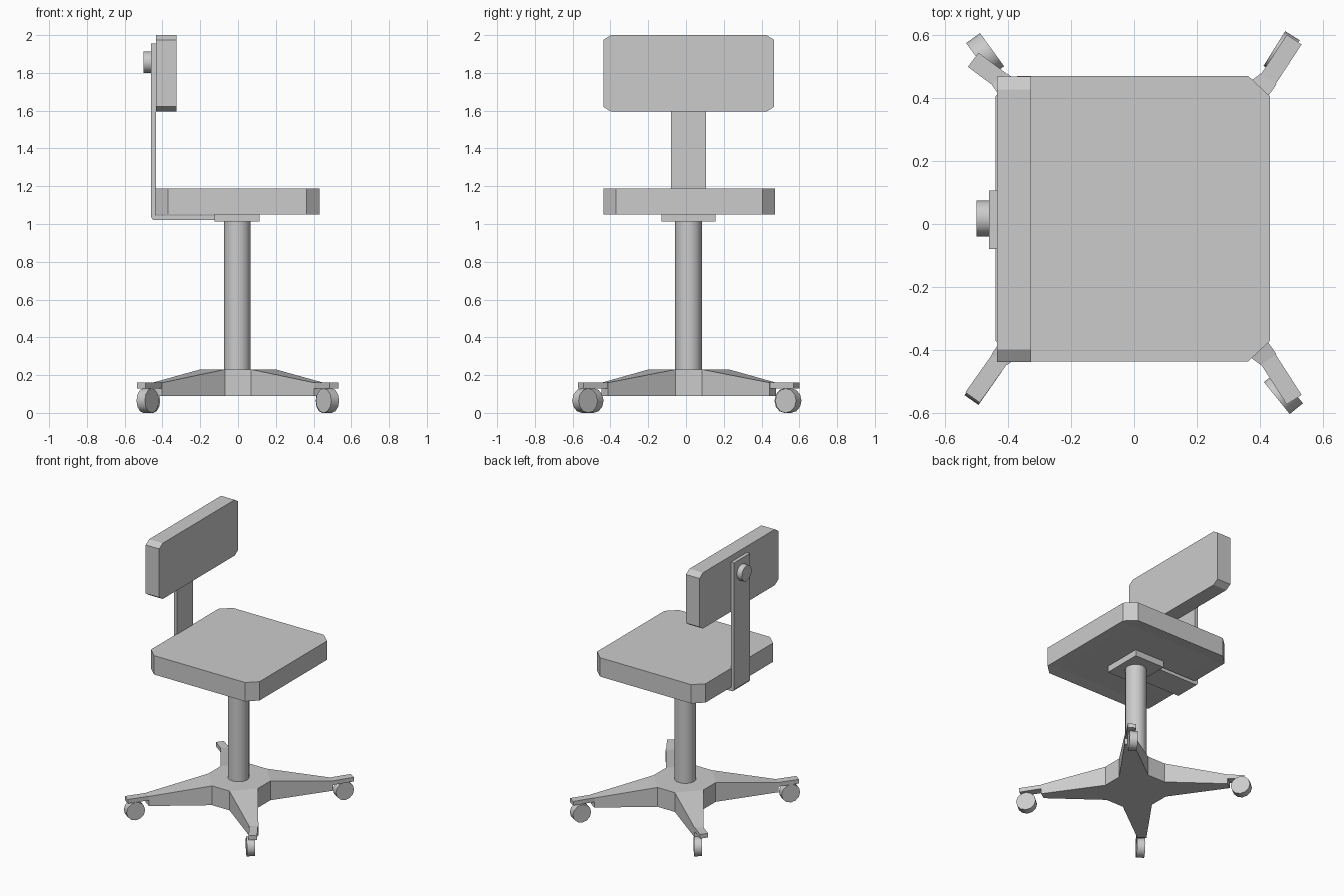
import bpy
import bmesh
import math
from mathutils import Vector

cube = bpy.data.objects.get("Cube")
if cube:
    bpy.data.objects.remove(cube, do_unlink=True)

grey = bpy.data.materials.new("plain_grey")
grey.use_nodes = True
grey.diffuse_color = (0.6, 0.6, 0.6, 1)
grey.node_tree.nodes["Principled BSDF"].inputs["Base Color"].default_value = (0.6, 0.6, 0.6, 1)

CENTRE_Y = 0.015


def finish(name, bm):
    bmesh.ops.recalc_face_normals(bm, faces=bm.faces[:])
    mesh = bpy.data.meshes.new(name)
    bm.to_mesh(mesh)
    bm.free()
    mesh.materials.append(grey)
    obj = bpy.data.objects.new(name, mesh)
    bpy.context.collection.objects.link(obj)
    return obj


def prism(name, profile, depth):
    """Extrude a closed profile of 3D points along a depth vector."""
    bm = bmesh.new()
    face = bm.faces.new([bm.verts.new(p) for p in profile])
    ext = bmesh.ops.extrude_face_region(bm, geom=[face])
    verts = [g for g in ext["geom"] if isinstance(g, bmesh.types.BMVert)]
    bmesh.ops.translate(bm, verts=verts, vec=depth)
    return finish(name, bm)


def chamfered(a0, a1, b0, b1, ca, cb):
    """Rectangle outline with its four corners cut off."""
    return [(a0 + ca, b0), (a1 - ca, b0), (a1, b0 + cb), (a1, b1 - cb),
            (a1 - ca, b1), (a0 + ca, b1), (a0, b1 - cb), (a0, b0 + cb)]


def cylinder(name, centre, axis, radius, length, sides):
    bpy.ops.mesh.primitive_cylinder_add(vertices=sides, radius=radius, depth=length, location=centre)
    obj = bpy.context.object
    obj.name = name
    obj.rotation_euler = Vector(axis).to_track_quat("Z", "Y").to_euler()
    obj.data.materials.append(grey)
    bpy.ops.object.shade_smooth_by_angle(angle=math.radians(40))
    return obj


# Seat cushion with a shallow inset panel underneath
seat = prism("seat", [(x, y, 1.05) for x, y in chamfered(-0.44, 0.432, -0.436, 0.47, 0.07, 0.066)], (0, 0, 0.137))
bm = bmesh.new()
bm.from_mesh(seat.data)
under = min(bm.faces, key=lambda f: f.calc_center_median().z)
bmesh.ops.inset_individual(bm, faces=[under], thickness=0.09)
bmesh.ops.translate(bm, verts=under.verts[:], vec=(0, 0, 0.008))
bm.to_mesh(seat.data)
bm.free()

# Backrest cushion
prism("backrest", [(-0.435, y, z) for y, z in chamfered(-0.438, 0.467, 1.595, 2.0, 0.04, 0.026)], (0.109, 0, 0))

# Bent metal strap joining the seat mount to the backrest
strap = [(-0.1, 1.02), (-0.448, 1.02), (-0.46, 1.035), (-0.46, 1.955),
         (-0.435, 1.955), (-0.435, 1.045), (-0.1, 1.045)]
prism("back_strap", [(x, -0.08, z) for x, z in strap], (0, 0.187, 0))
cylinder("back_knob", (-0.479, 0.018, 1.857), (1, 0, 0), 0.057, 0.042, 12)

# Mount plate and post
prism("seat_mount", [(-0.125, -0.13, 1.013), (0.115, -0.13, 1.013),
                     (0.115, 0.155, 1.013), (-0.125, 0.155, 1.013)], (0, 0, 0.045))
cylinder("post", (-0.004, 0.013, 0.62), (0, 0, 1), 0.071, 0.82, 16)

# Four-legged base: octagonal hub whose diagonal sides stretch into tapered legs
bm = bmesh.new()


def vert(x, y, z):
    return bm.verts.new((x, y + CENTRE_Y, z))


top, bottom = [], []
for sx, sy in ((1, 1), (-1, 1), (-1, -1), (1, -1)):
    hub = [(0.2 * sx, 0.07 * sy), (0.07 * sx, 0.213 * sy)]
    tip = [(0.452 * sx, 0.428 * sy), (0.402 * sx, 0.462 * sy)]
    if sx * sy < 0:
        hub.reverse()
        tip.reverse()
    ht = [vert(*p, 0.23) for p in hub]
    hb = [vert(*p, 0.09) for p in hub]
    tt = [vert(*p, 0.16) for p in tip]
    tb = [vert(*p, 0.09) for p in tip]
    bm.faces.new((ht[0], tt[0], tt[1], ht[1]))
    bm.faces.new((hb[0], hb[1], tb[1], tb[0]))
    bm.faces.new((tt[0], tb[0], tb[1], tt[1]))
    for i in (0, 1):
        bm.faces.new((ht[i], hb[i], tb[i], tt[i]))
    top += ht
    bottom += hb
bm.faces.new(top)
bm.faces.new(bottom)
for i in (1, 3, 5, 7):
    j = (i + 1) % 8
    bm.faces.new((top[i], top[j], bottom[j], bottom[i]))
finish("base", bm)

# Caster brackets and wheels: name, bracket start and end, wheel centre and heading
casters = [
    ("back_left", (0.42, 0.45), (0.508, 0.585), (0.468, 0.542), 58),
    ("back_right", (-0.415, 0.45), (-0.51, 0.521), (-0.472, 0.537), 126),
    ("front_right", (-0.42, -0.42), (-0.512, -0.55), (-0.478, -0.505), 235),
    ("front_left", (0.42, -0.42), (0.508, -0.557), (0.474, -0.535), 309),
]
for name, start, end, hub, heading in casters:
    a, b = Vector((*start, 0.13)), Vector((*end, 0.13))
    side = (b - a).normalized().cross(Vector((0, 0, 1))) * 0.028
    prism(name + "_bracket", [a - side, b - side, b + side, a + side], (0, 0, 0.03))
    t = math.radians(heading)
    cylinder(name + "_wheel", (*hub, 0.065), (-math.sin(t), math.cos(t), 0), 0.065, 0.054, 12)
